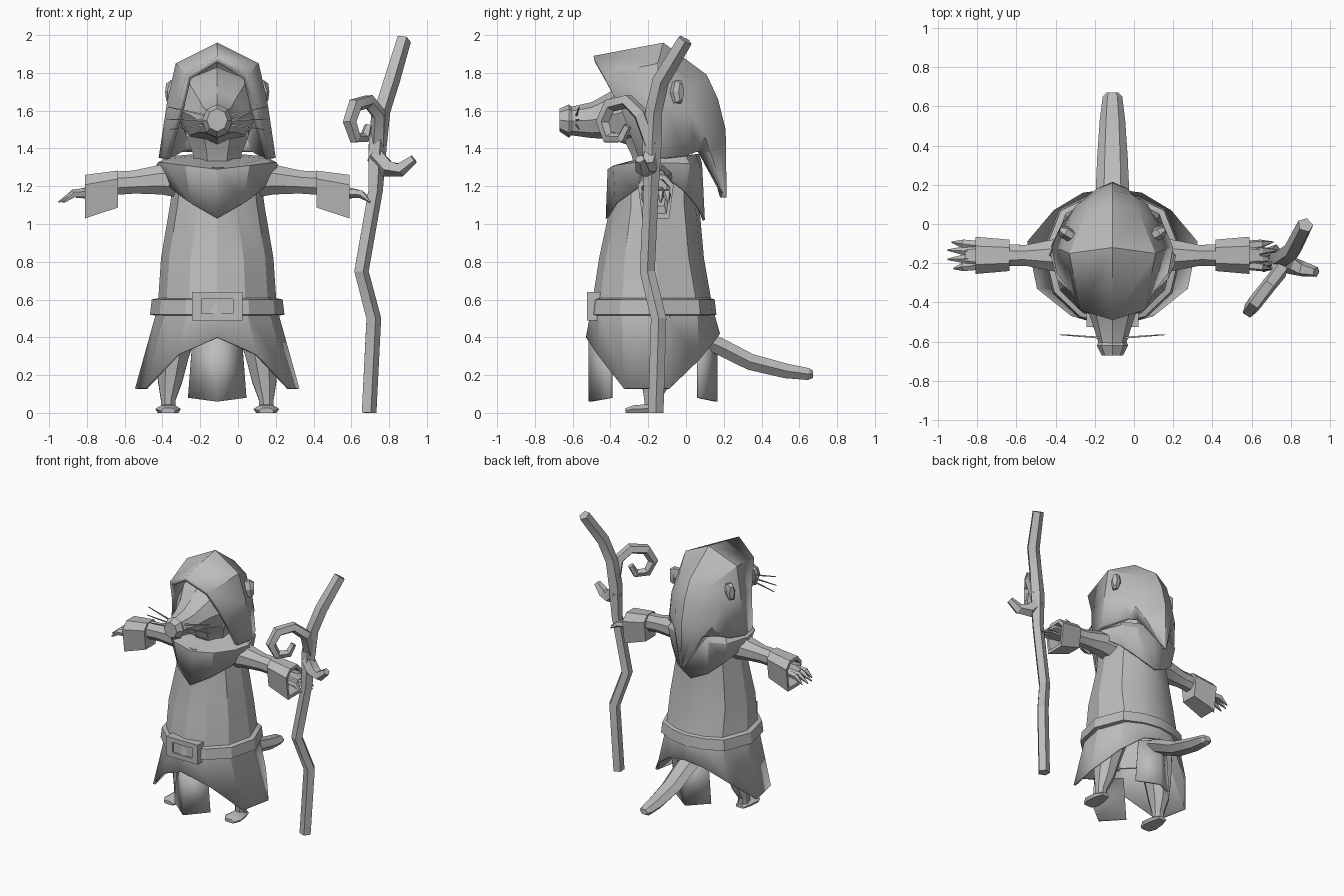
import bpy, bmesh, math
from mathutils import Vector

CX = -0.11  # the figure stands left of centre, the staff balances it

grey = bpy.data.materials.new("plain grey")
grey.diffuse_color = (0.5, 0.5, 0.5, 1)


def finish(name, bm, thick=0, angle=28):
    bmesh.ops.recalc_face_normals(bm, faces=bm.faces[:])
    for v in bm.verts:  # nothing below the ground
        v.co.z = max(v.co.z, 0)
    me = bpy.data.meshes.new(name)
    bm.to_mesh(me)
    bm.free()
    ob = bpy.data.objects.new(name, me)
    bpy.context.collection.objects.link(ob)
    me.materials.append(grey)
    if thick:
        m = ob.modifiers.new("thickness", 'SOLIDIFY')
        m.thickness = thick
        m.offset = -1
    bpy.ops.object.select_all(action='DESELECT')
    ob.select_set(True)
    bpy.context.view_layer.objects.active = ob
    bpy.ops.object.shade_smooth_by_angle(angle=math.radians(angle))
    return ob


def loft(name, rings, closed=True, caps=(True, True), thick=0, angle=28):
    bm = bmesh.new()
    vs = [[bm.verts.new(p) for p in r] for r in rings]
    n = len(vs[0])
    for a, b in zip(vs, vs[1:]):
        for i in range(n if closed else n - 1):
            j = (i + 1) % n
            bm.faces.new((a[i], a[j], b[j], b[i]))
    if closed and caps[0]:
        bm.faces.new(vs[0][::-1])
    if closed and caps[1]:
        bm.faces.new(vs[-1])
    return finish(name, bm, thick, angle)


def ring(half):
    """Closed ring from a front-to-back half outline, mirrored about the body."""
    return ([(CX + x, y, z) for x, y, z in half] +
            [(CX - x, y, z) for x, y, z in half[-2:0:-1]])


def arch(half):
    """Open arch from a middle-to-side half outline."""
    return ([(CX - x, y, z) for x, y, z in half[:0:-1]] +
            [(CX + x, y, z) for x, y, z in half])


def tube(name, pts, radii, n=6, ref=(0, 1, 0), turn=0.5, angle=25):
    pts = [Vector(p) for p in pts]
    rings = []
    for i, p in enumerate(pts):
        t = (pts[min(i + 1, len(pts) - 1)] - pts[max(i - 1, 0)]).normalized()
        u = t.cross(Vector(ref)).normalized()
        v = t.cross(u)
        r = radii[i] if isinstance(radii[i], tuple) else (radii[i], radii[i])
        rings.append([p + u * r[0] * math.cos(a) + v * r[1] * math.sin(a)
                      for a in (2 * math.pi * (k + turn) / n for k in range(n))])
    return loft(name, rings, angle=angle)


# robe: chest to hem, hem raised at front and back
chest = [(0, -.40), (.1, -.37), (.21, -.29), (.25, -.16), (.2, -.01), (.1, .05), (0, .07)]
waist = [(0, -.50), (.15, -.46), (.27, -.34), (.315, -.14), (.24, .06), (.12, .12), (0, .14)]
middle = [((a + c) / 2 + .015 * (a > 0), (b + d) / 2 - .01) for (a, b), (c, d) in zip(chest, waist)]
hem = [(0, -.53, .40), (.21, -.47, .31), (.385, -.33, .13), (.435, -.09, .13),
       (.30, .07, .28), (.15, .16, .39), (0, .18, .42)]
loft("robe", [ring([(x * .9, y, 1.3) for x, y in chest]),
              ring([(x, y, 1.1) for x, y in chest]),
              ring([(x, y, .82) for x, y in middle]),
              ring([(x, y, .56) for x, y in waist]),
              ring(hem)], caps=(True, False), thick=.015, angle=22)


# belt and buckle
def belt_ring(kx, ky, z):
    return ring([(x * kx, -.16 + (y + .16) * ky, z) for x, y in waist])


loft("belt", [belt_ring(.95, .95, .61), belt_ring(1.1, 1.04, .60),
              belt_ring(1.13, 1.07, .52), belt_ring(.95, .95, .51)],
     caps=(False, False), angle=20)


def box(name, x, y, z, sx, sy, sz):
    bm = bmesh.new()
    bmesh.ops.create_cube(bm, size=1)
    for v in bm.verts:
        v.co = (x + v.co.x * sx, y + v.co.y * sy, z + v.co.z * sz)
    return finish(name, bm)


for s in (-1, 1):
    box("buckle_side", CX + s * .108, -.485, .565, .05, .08, .15)
    box("buckle_bar", CX, -.49, .565 + s * .057, .17, .07, .036)
box("buckle_plate", CX, -.48, .565, .18, .066, .09)

# hanging cloth panels under the hem
for name, y0, y1, top in (("front_panel", -.515, -.40, .40), ("back_panel", .168, .07, .41)):
    loft(name, [arch([(0, y0, top), (.13, y1, top)]), arch([(0, y0, .06), (.155, y1, .08)])],
         closed=False, thick=.015)

# shoulder mantle with points at front and back
loft("mantle", [
    ring([(0, -.36, 1.30), (.14, -.33, 1.32), (.26, -.25, 1.345), (.28, -.15, 1.345),
          (.23, 0, 1.36), (.12, .05, 1.37), (0, .07, 1.37)]),
    ring([(0, -.415, 1.29), (.17, -.385, 1.31), (.285, -.28, 1.325), (.315, -.16, 1.325),
          (.25, .02, 1.32), (.13, .07, 1.32), (0, .085, 1.32)]),
    ring([(0, -.425, 1.03), (.14, -.375, 1.11), (.235, -.27, 1.18), (.335, -.16, 1.285),
          (.23, .0, 1.17), (.13, .075, 1.08), (0, .1, 1.02)])],
    caps=(True, False), thick=.012, angle=20)

# hood with a drooping point at the back
loft("hood", [
    arch([(0, -.49, 1.89), (.165, -.44, 1.79), (.215, -.34, 1.60), (.285, -.25, 1.35)]),
    arch([(0, -.12, 1.96), (.22, -.15, 1.85), (.265, -.13, 1.65), (.31, -.12, 1.35)]),
    arch([(0, .11, 1.79), (.13, .07, 1.74), (.22, .02, 1.60), (.26, 0, 1.36)]),
    arch([(0, .17, 1.66), (.10, .15, 1.58), (.18, .10, 1.46), (.205, .05, 1.38)]),
    arch([(0, .21, 1.50), (.08, .18, 1.42), (.12, .13, 1.38), (.13, .07, 1.38)]),
    arch([(0, .215, 1.14), (.012, .21, 1.145), (.02, .205, 1.155), (.025, .19, 1.17)])],
    closed=False, thick=.035, angle=30)


def oval(y, z, rx, rz, n=8):
    return [(CX + rx * math.sin(2 * math.pi * k / n), y, z + rz * math.cos(2 * math.pi * k / n))
            for k in range(n)]


# head, snout, nose, throat
loft("head", [oval(.0, 1.6, .17, .18), oval(-.18, 1.61, .225, .22), oval(-.31, 1.60, .195, .18),
              oval(-.40, 1.575, .14, .125), oval(-.50, 1.55, .105, .095), oval(-.61, 1.545, .07, .075)])
loft("nose", [oval(-.60, 1.545, .07, .07), oval(-.62, 1.545, .08, .088), oval(-.67, 1.55, .055, .06)],
     angle=15)
tube("throat", [(CX, -.15, 1.3), (CX, -.16, 1.38), (CX, -.17, 1.47), (CX, -.17, 1.55)],
     [.13, .14, .18, .18], n=8)

for s in (-1, 1):
    def at(off, y, z):
        return (CX + s * off, y, z)

    # ears poking through the hood
    tube("ear", [at(.20, -.07, 1.69), at(.245, -.04, 1.70), at(.265, -.025, 1.70)],
         [(.06, .03), (.07, .035), (.05, .018)], n=6)
    # whiskers
    for z, dz, r in ((1.575, .045, .26), (1.55, .005, .27), (1.525, -.025, .25)):
        tube("whisker", [at(.06, -.58, z), at(r, -.565, z + dz)], [.007, .003], n=4)
    # sleeve, cuff and hand
    tube("sleeve", [at(.16, -.16, 1.23), at(.30, -.16, 1.235), at(.44, -.16, 1.222), at(.56, -.16, 1.215)],
         [(.105, .105), (.085, .088), (.066, .058), (.067, .06)], n=8)
    cuff = []
    for off, z, rz, ry in ((.525, 1.185, .075, .06), (.525, 1.185, .098, .08),
                           (.70, 1.145, .115, .095), (.70, 1.145, .09, .075), (.62, 1.165, .07, .06)):
        cuff.append([at(off, -.16 + ry * c, z + rz * d) for c, d in
                     ((-1, .55), (-.5, 1), (.5, 1), (1, .55), (.75, -1), (-.75, -1))])
    loft("cuff", cuff, angle=20)
    tube("palm", [at(.60, -.16, 1.17), at(.69, -.16, 1.165), at(.75, -.16, 1.16)],
         [(.035, .05), (.035, .07), (.025, .055)], n=6)
    for y, tip in ((-.21, .81), (-.175, .84), (-.14, .84), (-.11, .82)):
        ty = -.16 + (y + .16) * 1.35
        tube("finger", [at(.69, y, 1.165), at(.76, (y + ty) / 2, 1.16), at(tip, ty, 1.115)],
             [.026, .023, .004], n=5)
    # leg and foot
    tube("leg", [at(.20, -.14, .50), at(.235, -.15, .30), at(.25, -.16, .17),
                 at(.26, -.18, .07), at(.26, -.18, .02)],
         [(.12, .14), (.09, .11), (.07, .085), (.042, .045), (.042, .042)], n=8)
    foot = []
    for y, w, h in ((-.13, .035, .025), (-.19, .058, .045), (-.27, .068, .042), (-.32, .04, .025)):
        foot.append([at(.26 + w * c, y, h * d) for c, d in
                     ((-.8, 0), (-1, .5), (-.5, 1), (.5, 1), (1, .5), (.8, 0))])
    loft("foot", foot)

# tail
tube("tail", [(CX, .06, .40), (CX, .18, .352), (CX, .34, .27), (CX, .53, .222), (CX, .65, .205),
              (CX, .672, .205)],
     [(.052, .085), (.052, .085), (.05, .078), (.045, .065), (.036, .05), (.022, .03)],
     n=6, ref=(1, 0, 0))

# gnarled staff with a curl and a twig
tube("staff", [(.69, -.16, .0), (.715, -.145, .50), (.65, -.205, .75), (.725, -.185, 1.18),
               (.735, -.18, 1.42), (.76, -.17, 1.60), (.81, -.135, 1.76), (.875, -.005, 1.975)],
     [.043, .043, .042, .042, .053, .047, .047, .042], n=5, angle=20)
tube("staff_curl", [(.74, -.18, 1.42), (.745, -.24, 1.58), (.69, -.31, 1.65), (.62, -.40, 1.63),
                    (.59, -.44, 1.54), (.62, -.41, 1.455), (.67, -.34, 1.455), (.69, -.31, 1.52)],
     [.045, .042, .04, .04, .038, .034, .03, .022], n=5, ref=(.85, -.53, 0), angle=20)
tube("staff_twig", [(.72, -.185, 1.37), (.79, -.205, 1.295), (.86, -.23, 1.29), (.93, -.245, 1.345)],
     [.05, .05, .04, .026], n=5, angle=20)
